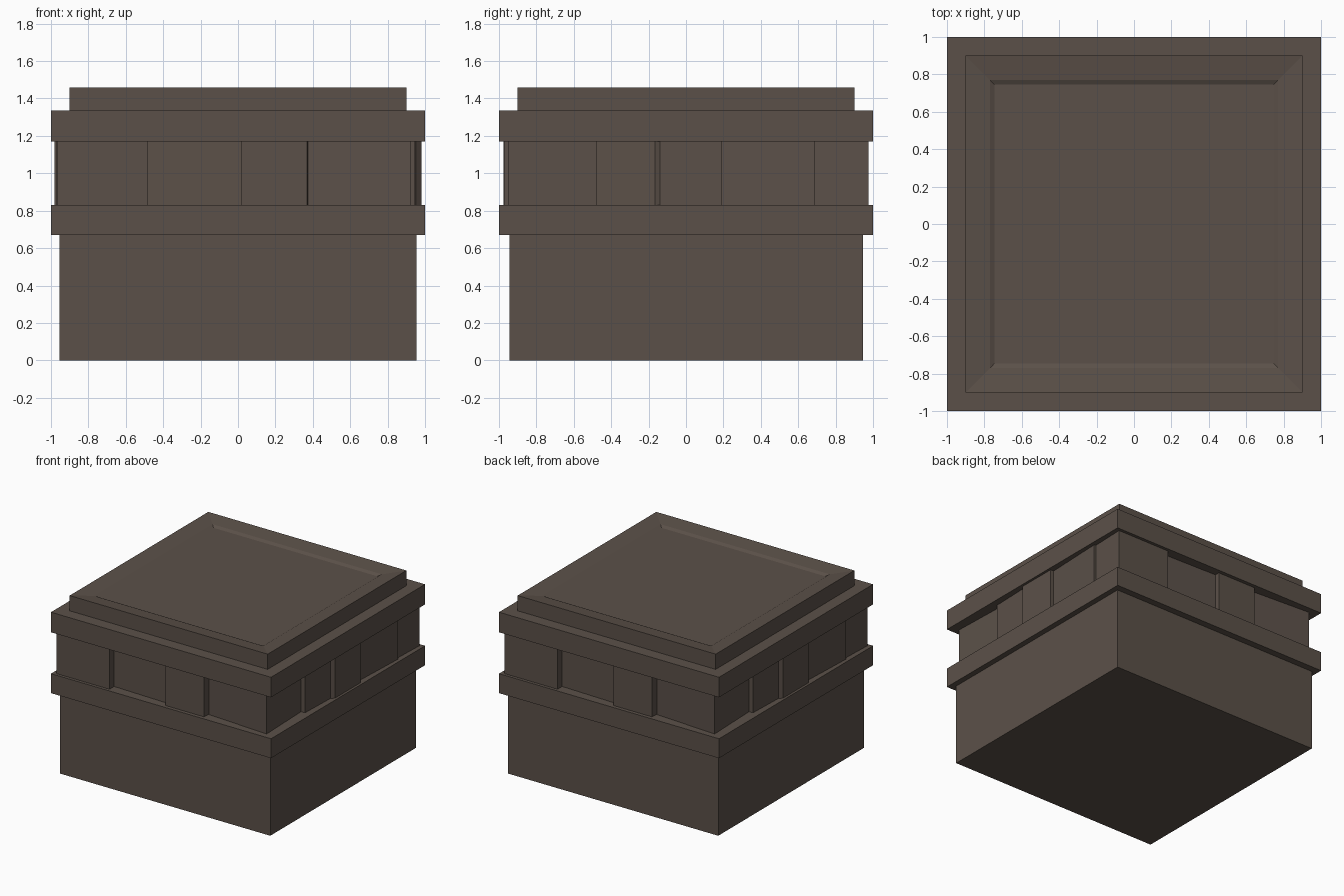
import bpy, bmesh

if "Cube" in bpy.data.objects:
    bpy.data.objects.remove(bpy.data.objects["Cube"])

stone = bpy.data.materials.new("dark brown stone")
stone.diffuse_color = (0.105, 0.081, 0.066, 1)
stone.use_nodes = True
stone.node_tree.nodes["Principled BSDF"].inputs["Base Color"].default_value = stone.diffuse_color


def make_object(name, bm):
    bmesh.ops.recalc_face_normals(bm, faces=bm.faces)
    mesh = bpy.data.meshes.new(name)
    bm.to_mesh(mesh)
    bm.free()
    mesh.materials.append(stone)
    ob = bpy.data.objects.new(name, mesh)
    bpy.context.collection.objects.link(ob)
    return ob


def prism(name, outline, z0, z1):
    bm = bmesh.new()
    bottom = bm.faces.new([bm.verts.new((x, y, z0)) for x, y in outline])
    ext = bmesh.ops.extrude_face_region(bm, geom=[bottom], use_keep_orig=True)
    for v in ext["geom"]:
        if isinstance(v, bmesh.types.BMVert):
            v.co.z = z1
    return make_object(name, bm)


def rect(hx, hy):
    return [(-hx, -hy), (hx, -hy), (hx, hy), (-hx, hy)]


# Plain base and the two projecting bands
prism("base_block", rect(0.955, 0.945), 0, 0.67)
prism("lower_band", rect(1, 1), 0.67, 0.83)
prism("upper_band", rect(1, 1), 1.17, 1.335)

# Uneven stone course: front and right sides, repeated by a half turn
half = [
    (-0.965, -0.975), (-0.485, -0.975), (-0.485, -0.915), (0.02, -0.93),
    (0.02, -0.97), (0.37, -0.97), (0.375, -0.915), (0.925, -0.95),
    (0.91, -0.48), (0.945, -0.48), (0.955, -0.165), (0.98, -0.14),
    (0.98, 0.19), (0.95, 0.19), (0.97, 0.69), (0.955, 0.69),
]
prism("stone_course", half + [(-x, -y) for x, y in half], 0.83, 1.17)

# Cap with a shallow dished top
bm = bmesh.new()
loops = []
for r, z in [(0.9, 1.335), (0.9, 1.46), (0.77, 1.443), (0.745, 1.43)]:
    loops.append([bm.verts.new((x, y, z)) for x, y in rect(r, r)])
for a, b in zip(loops, loops[1:]):
    for i in range(4):
        j = (i + 1) % 4
        bm.faces.new((a[i], a[j], b[j], b[i]))
bm.faces.new(loops[0])
bm.faces.new(loops[-1])
cap = make_object("dished_cap", bm)
